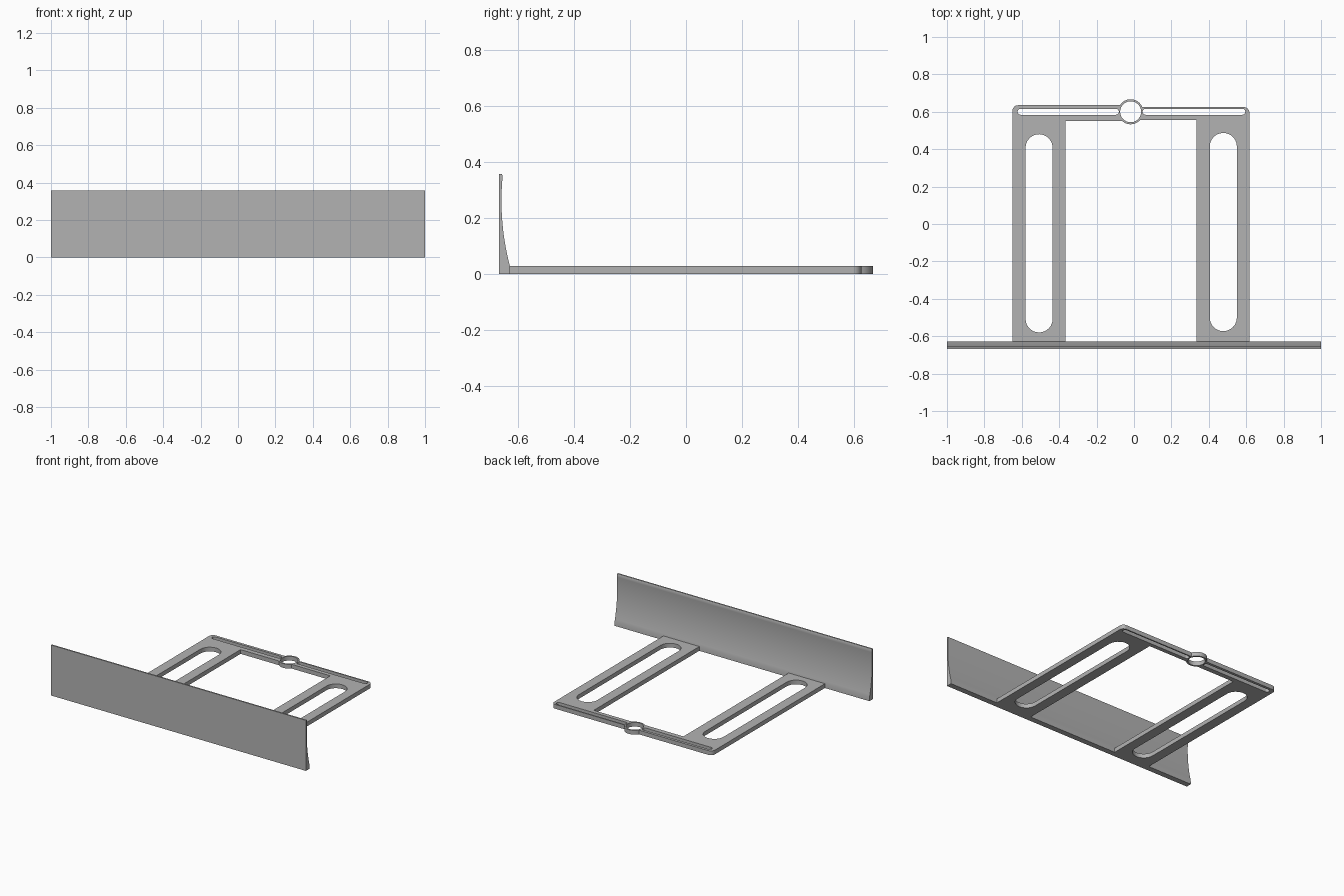
import bpy, bmesh
from math import sin, cos, pi, asin, sqrt

cube = bpy.data.objects.get("Cube")
if cube:
    bpy.data.objects.remove(cube)

grey = bpy.data.materials.new("plain grey")
grey.use_nodes = True
colour = (0.45, 0.45, 0.45, 1)
grey.diffuse_color = colour
grey.node_tree.nodes["Principled BSDF"].inputs["Base Color"].default_value = colour

THICK = 0.03
RING = (-0.018, 0.60)
RING_OUT, RING_IN = 0.067, 0.056


def arc(cx, cy, r, a0, a1, n=12):
    return [(cx + r * cos(a0 + (a1 - a0) * i / n),
             cy + r * sin(a0 + (a1 - a0) * i / n)) for i in range(n + 1)]


def slot(x0, x1, y0, y1):
    """Rounded-end slot along its longer side."""
    if x1 - x0 > y1 - y0:
        r, cy = (y1 - y0) / 2, (y0 + y1) / 2
        return arc(x0 + r, cy, r, pi / 2, 3 * pi / 2) + arc(x1 - r, cy, r, -pi / 2, pi / 2)
    r, cx = (x1 - x0) / 2, (x0 + x1) / 2
    return arc(cx, y1 - r, r, 0, pi) + arc(cx, y0 + r, r, pi, 2 * pi)


def ring_angle(y):
    return asin((y - RING[1]) / RING_OUT)


# Frame outline: two legs, a rear crossbar and the ring bulging out of it
front, corner = -0.635, 0.03
outline = [(-0.65, front), (-0.365, front), (-0.365, 0.55)]
outline += arc(*RING, RING_OUT, pi - ring_angle(0.55), 2 * pi + ring_angle(0.555), 16)
outline += [(0.335, 0.555), (0.335, front), (0.617, front)]
outline += arc(0.617 - corner, 0.625 - corner, corner, 0, pi / 2, 8)
outline += arc(*RING, RING_OUT, ring_angle(0.625), pi - ring_angle(0.635), 16)
outline += arc(-0.65 + corner, 0.635 - corner, corner, pi / 2, pi, 8)

holes = [
    slot(-0.58, -0.435, -0.58, 0.48),
    slot(0.405, 0.55, -0.573, 0.487),
    slot(-0.622, -0.081, 0.584, 0.616),
    slot(0.046, 0.595, 0.584, 0.616),
    arc(*RING, RING_IN, 0, 2 * pi, 40)[:-1],
]

curve = bpy.data.curves.new("slotted_frame", "CURVE")
curve.dimensions = "2D"
curve.fill_mode = "BOTH"
curve.extrude = THICK / 2
for loop in [outline] + holes:
    spline = curve.splines.new("POLY")
    spline.points.add(len(loop) - 1)
    for p, (x, y) in zip(spline.points, loop):
        p.co = (x, y, 0, 1)
    spline.use_cyclic_u = True
curve.materials.append(grey)
frame = bpy.data.objects.new("slotted_frame", curve)
frame.location.z = THICK / 2
bpy.context.collection.objects.link(frame)

# Front blade: flat outside, hollow curved inside, extruded across the width
BACK, TOP, RADIUS, MID = -0.667, 0.358, 0.92, 0.262
profile = [(BACK, 0), (-0.627, 0)]
for i in range(21):
    z = THICK + (TOP - 0.008 - THICK) * i / 20
    profile.append((-0.658 + RADIUS - sqrt(RADIUS ** 2 - (z - MID) ** 2), z))
profile += [(-0.657, TOP), (BACK, TOP)]

bm = bmesh.new()
face = bm.faces.new([bm.verts.new((-1, y, z)) for y, z in profile])
side = bmesh.ops.extrude_face_region(bm, geom=[face])["geom"]
bmesh.ops.translate(bm, vec=(2, 0, 0),
                    verts=[g for g in side if isinstance(g, bmesh.types.BMVert)])
bmesh.ops.recalc_face_normals(bm, faces=bm.faces)
mesh = bpy.data.meshes.new("front_blade")
bm.to_mesh(mesh)
bm.free()
mesh.materials.append(grey)
blade = bpy.data.objects.new("front_blade", mesh)
bpy.context.collection.objects.link(blade)

# Turn the frame into a mesh and smooth the rounded walls
bpy.ops.object.select_all(action="DESELECT")
frame.select_set(True)
bpy.context.view_layer.objects.active = frame
bpy.ops.object.convert(target="MESH")
frame = bpy.context.view_layer.objects.active
bm = bmesh.new()
bm.from_mesh(frame.data)
bmesh.ops.remove_doubles(bm, verts=bm.verts, dist=0.0001)
bmesh.ops.recalc_face_normals(bm, faces=bm.faces)
bm.to_mesh(frame.data)
bm.free()
blade.select_set(True)
bpy.ops.object.shade_smooth_by_angle()
